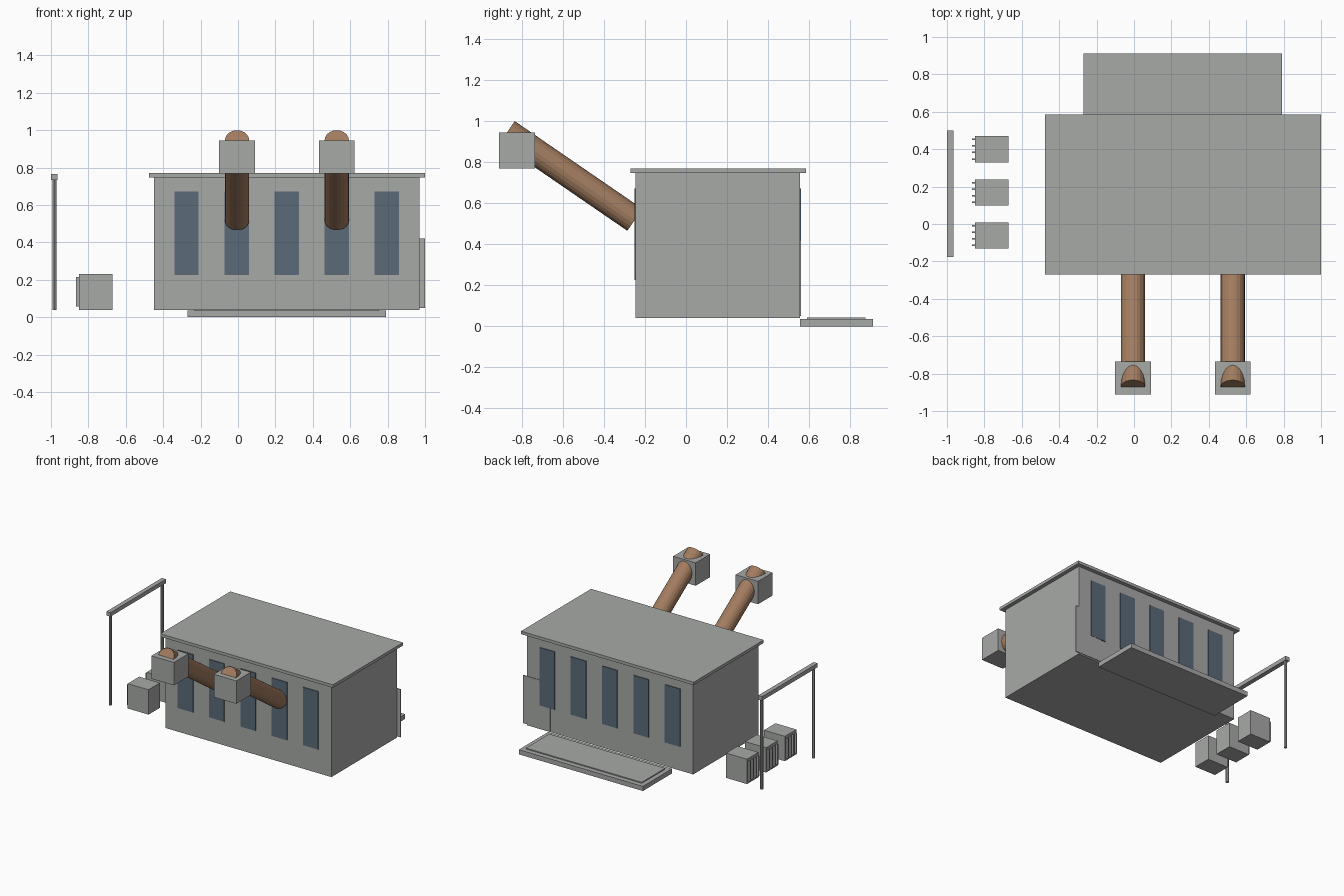
import bpy
from mathutils import Vector

cube = bpy.data.objects.get("Cube")
if cube:
    bpy.data.objects.remove(cube, do_unlink=True)


def material(name, color):
    m = bpy.data.materials.new(name)
    m.use_nodes = True
    m.diffuse_color = (*color, 1)
    m.node_tree.nodes["Principled BSDF"].inputs["Base Color"].default_value = (*color, 1)
    return m


grey = material("concrete grey", (0.39, 0.40, 0.39))
blue = material("window blue grey", (0.105, 0.145, 0.19))
brown = material("pipe brown", (0.36, 0.20, 0.115))


def box(name, x, y, z, mat=grey):
    """Box from its (low, high) extent on each axis."""
    spans = (x, y, z)
    bpy.ops.mesh.primitive_cube_add(size=1, location=[(a + b) / 2 for a, b in spans])
    ob = bpy.context.object
    ob.name = name
    for v in ob.data.vertices:
        v.co = [c * (b - a) for c, (a, b) in zip(v.co, spans)]
    ob.data.materials.append(mat)
    return ob


def tube(name, start, end, radius, sides, mat):
    """Cylinder between two points."""
    start, end = Vector(start), Vector(end)
    axis = end - start
    bpy.ops.mesh.primitive_cylinder_add(vertices=sides, radius=radius, depth=axis.length,
                                        location=(start + end) / 2)
    ob = bpy.context.object
    ob.name = name
    ob.rotation_euler = axis.to_track_quat("Z", "Y").to_euler()
    ob.data.materials.append(mat)
    return ob


# Building and roof
FRONT, BACK = -0.245, 0.555
box("building", (-0.45, 0.97), (FRONT, BACK), (0.04, 0.75))
box("roof", (-0.475, 1.0), (-0.27, 0.585), (0.747, 0.77))

# Windows on the front and back walls
for i in range(5):
    x = -0.275 + i * 0.2675
    for side, y in (("front", FRONT), ("back", BACK)):
        box(f"{side}_window_{i + 1}", (x - 0.065, x + 0.065), (y - 0.006, y + 0.006),
            (0.225, 0.672), blue)

# Back door panel overhanging the corner
box("door", (0.77, 1.0), (BACK - 0.002, BACK + 0.004), (0.05, 0.42))

# Loading platform behind the building
box("platform", (-0.27, 0.79), (BACK, 0.912), (0, 0.036))
box("platform_top", (-0.235, 0.755), (0.59, 0.875), (0.03, 0.044))

# Slanted pipes with block heads
for i, x in enumerate((-0.005, 0.528)):
    tube(f"pipe_{i + 1}", (x, -0.249, 0.519), (x, -0.871, 0.946), 0.065, 20, brown)
    box(f"pipe_head_{i + 1}", (x - 0.096, x + 0.096), (-0.912, -0.735), (0.768, 0.945))

# Cooling units with fins
for i, y in enumerate((-0.062, 0.168, 0.4)):
    box(f"cooling_unit_{i + 1}", (-0.85, -0.672), (y - 0.07, y + 0.07), (0.04, 0.232))
    for j in range(4):
        f = y + (j - 1.5) * 0.035
        box(f"fin_{i + 1}_{j + 1}", (-0.867, -0.848), (f - 0.004, f + 0.004), (0.058, 0.215))

# Gate frame
box("gate_beam", (-1.0, -0.966), (-0.177, 0.5), (0.735, 0.766))
for i, y in enumerate((-0.155, 0.478)):
    tube(f"gate_post_{i + 1}", (-0.982, y, 0.04), (-0.982, y, 0.737), 0.011, 8, grey)
